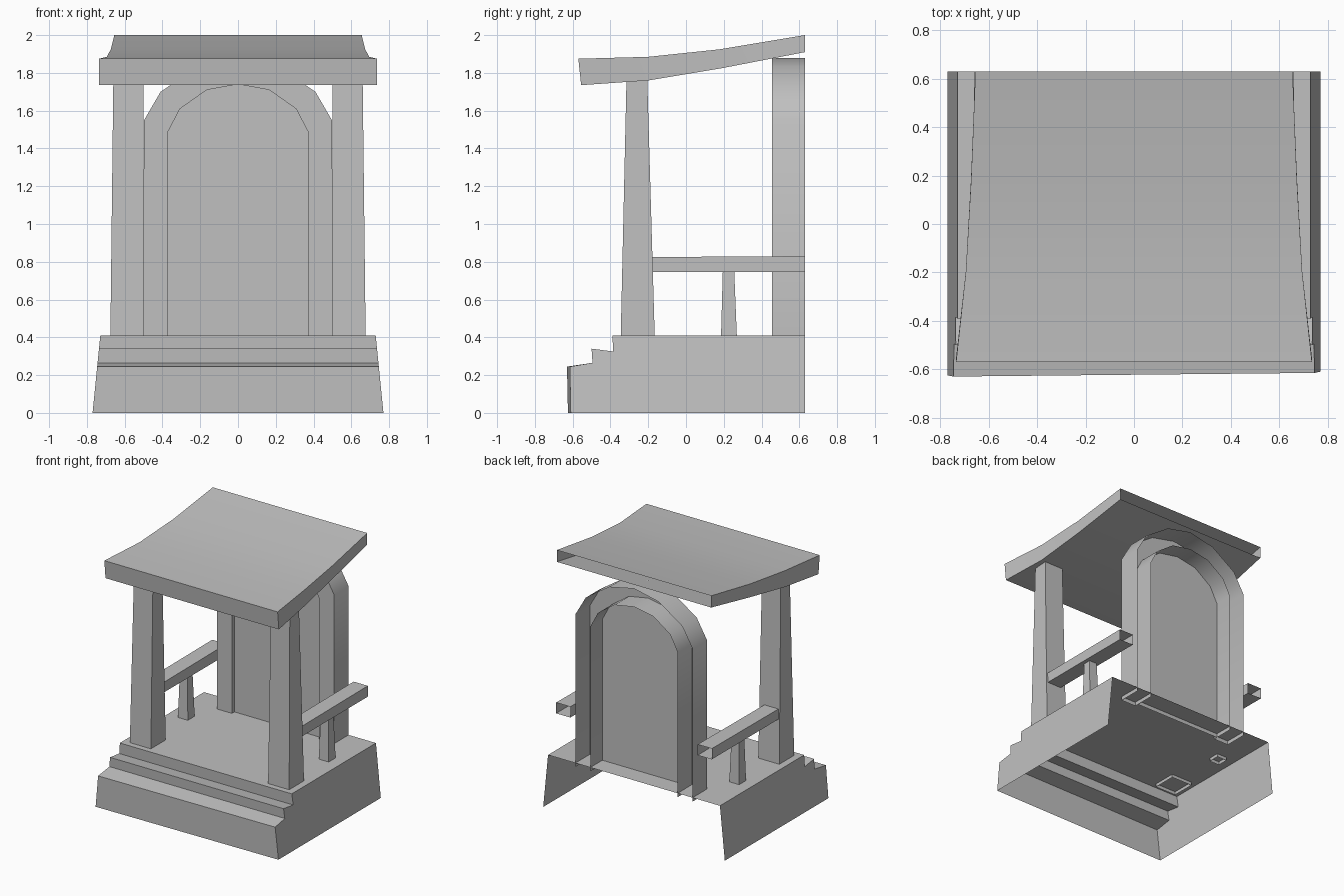
import bpy
import bmesh

cube = bpy.data.objects.get("Cube")
if cube:
    bpy.data.objects.remove(cube, do_unlink=True)

stone = bpy.data.materials.new("grey_stone")
stone.use_nodes = True
colour = (0.53, 0.53, 0.53, 1)
stone.diffuse_color = colour
stone.node_tree.nodes["Principled BSDF"].inputs["Base Color"].default_value = colour


def loft(name, rings, closed=True, cap_start=False, cap_end=False, smooth=False):
    """Skin a row of matching rings, leaving uncapped ends open."""
    bm = bmesh.new()
    rows = [[bm.verts.new(p) for p in ring] for ring in rings]
    count = len(rows[0])
    for a, b in zip(rows, rows[1:]):
        for i in range(count if closed else count - 1):
            j = (i + 1) % count
            bm.faces.new((a[i], a[j], b[j], b[i]))
    if cap_start:
        bm.faces.new(rows[0][::-1])
    if cap_end:
        bm.faces.new(rows[-1])
    bmesh.ops.recalc_face_normals(bm, faces=bm.faces)
    mesh = bpy.data.meshes.new(name)
    bm.to_mesh(mesh)
    bm.free()
    mesh.materials.append(stone)
    obj = bpy.data.objects.new(name, mesh)
    bpy.context.collection.objects.link(obj)
    if smooth:
        bpy.ops.object.select_all(action='DESELECT')
        obj.select_set(True)
        bpy.context.view_layer.objects.active = obj
        bpy.ops.object.shade_smooth_by_angle(angle=0.6)
    return obj


def rect_z(x0, x1, y0, y1, z, side):
    return [(side * x, y, z) for x, y in ((x0, y0), (x1, y0), (x1, y1), (x0, y1))]


def rect_y(x0, x1, z0, z1, y, side=1):
    return [(side * x, y, z) for x, z in ((x0, z0), (x1, z0), (x1, z1), (x0, z1))]


# Stepped base: a shell open at the back and underneath
steps = [(-0.61, 0), (-0.615, 0.245), (-0.495, 0.265), (-0.50, 0.34),
         (-0.385, 0.325), (-0.39, 0.41), (0.63, 0.41)]


def base_side(side, skew):
    return [(side * (0.77 - 0.1 * z), y - (skew if z < 0.25 else 0), z) for y, z in steps]


left, right = base_side(-1, 0.015), base_side(1, 0)
loft("stepped_base", [left, right], closed=False)
for label, ring in (("left", right), ("right", left)):
    corner = (ring[0][0], 0.63, 0)
    outline = ring + [corner]
    bm = bmesh.new()
    face = bm.faces.new([bm.verts.new(p) for p in outline])
    face.normal_update()
    if face.normal.x * corner[0] < 0:
        face.normal_flip()
    mesh = bpy.data.meshes.new("base_wall_" + label)
    bm.to_mesh(mesh)
    bm.free()
    mesh.materials.append(stone)
    bpy.context.collection.objects.link(bpy.data.objects.new("base_wall_" + label, mesh))

# Curved roof, narrowing toward its open back: y top, y bottom, top, bottom, half width
roof_rows = [(-0.57, -0.555, 1.875, 1.735, 0.735), (-0.2, -0.2, 1.885, 1.76, 0.695),
             (0.18, 0.19, 1.925, 1.825, 0.673), (0.63, 0.63, 2.0, 1.91, 0.655)]
loft("curved_roof",
     [[(-w, yb, b), (w, yb, b), (w, yt, t), (-w, yt, t)] for yt, yb, t, b, w in roof_rows],
     cap_start=True, smooth=True)

# Pillars, handrails and rail posts on both sides
for label, s in (("left", 1), ("right", -1)):
    loft("pillar_" + label,
         [rect_z(0.497, 0.676, -0.346, -0.165, 0.385, s),
          rect_z(0.50, 0.66, -0.315, -0.205, 1.765, s)], cap_end=True)
    loft("handrail_" + label,
         [rect_y(0.54, 0.66, 0.747, 0.825, -0.18, s),
          rect_y(0.54, 0.66, 0.747, 0.83, 0.63, s)], cap_start=True)
    loft("rail_post_" + label,
         [rect_z(0.555, 0.64, 0.185, 0.27, 0.385, s),
          rect_z(0.565, 0.63, 0.195, 0.255, 0.76, s)], cap_end=True)

# Arched frame with a hollow back
FOOT = 0.38


def arch(half_points, y):
    mirrored = [(-x, z) for x, z in reversed(half_points[:-1])]
    return [(x, y, z) for x, z in half_points + mirrored]


outer = [(0.497, FOOT), (0.497, 1.55), (0.41, 1.70), (0.21, 1.835), (0, 1.88)]
inner = [(0.37, FOOT), (0.37, 1.49), (0.307, 1.61), (0.165, 1.71), (0, 1.74)]
loft("arch_frame",
     [arch(outer, 0.63), arch(outer, 0.455), arch(inner, 0.455), arch(inner, 0.63)],
     closed=False, smooth=True)

# Door panel set just behind the frame front
loft("door_panel", [arch(inner, 0.485)[:5],
                    [(-x, y, z) for x, y, z in arch(inner, 0.485)[:5]]], closed=False)
